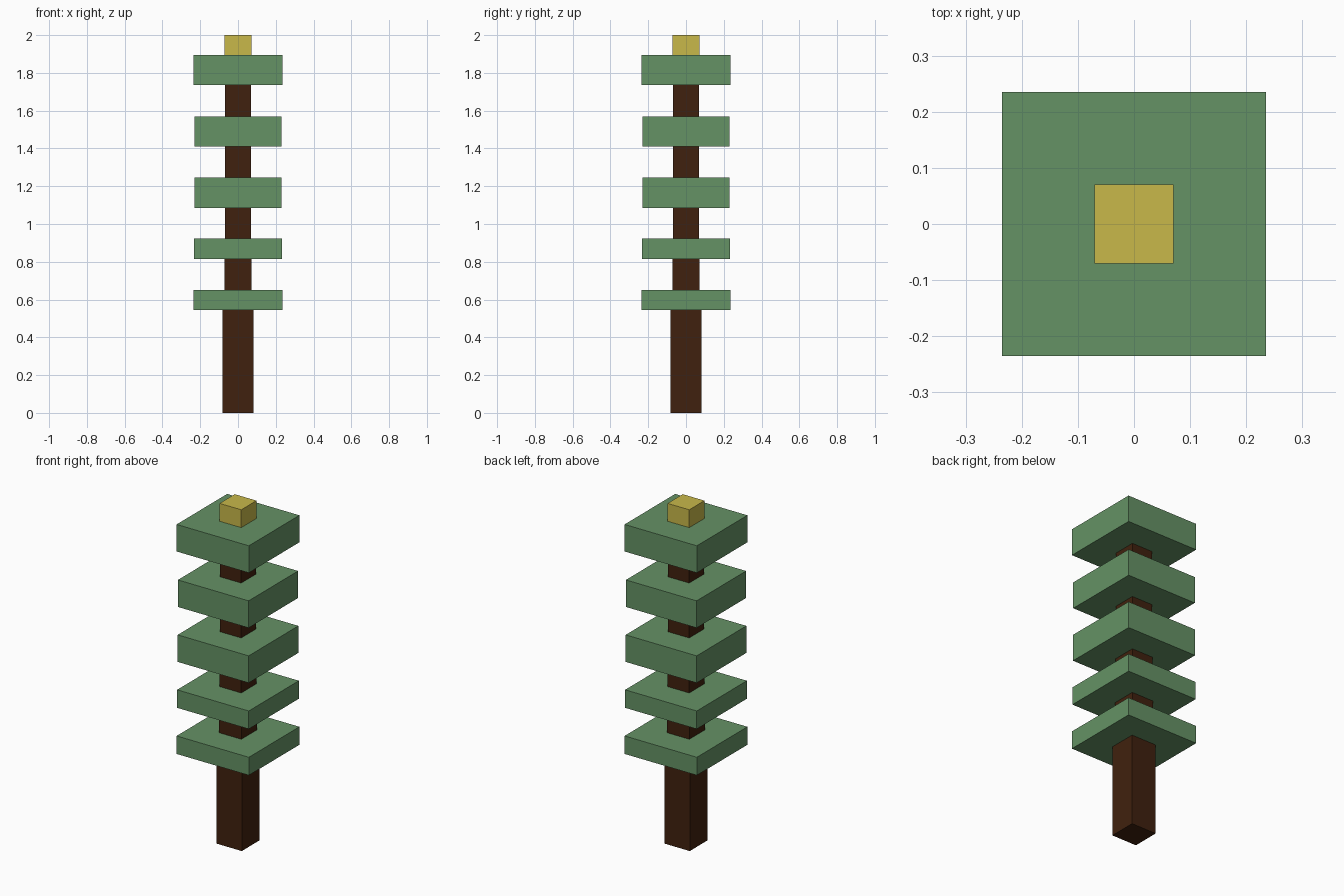
import bpy
import bmesh
from mathutils import Matrix, Vector

if "Cube" in bpy.data.objects:
    bpy.data.objects.remove(bpy.data.objects["Cube"])


def material(name, rgb):
    m = bpy.data.materials.new(name)
    m.diffuse_color = (*rgb, 1.0)
    m.use_nodes = True
    m.node_tree.nodes["Principled BSDF"].inputs["Base Color"].default_value = m.diffuse_color
    return m


BARK = material("dark bark", (0.051, 0.0152, 0.0044))
LEAF = material("leaf green", (0.130, 0.287, 0.130))
GOLD = material("gold", (0.578, 0.479, 0.0685))


def block(name, half, z0, z1, mat):
    """Square block centred on the axis, spanning z0 to z1."""
    bm = bmesh.new()
    size = Matrix.Diagonal((2 * half, 2 * half, z1 - z0, 1.0))
    place = Matrix.Translation(Vector((0, 0, (z0 + z1) / 2)))
    bmesh.ops.create_cube(bm, size=1.0, matrix=place @ size)
    mesh = bpy.data.meshes.new(name)
    bm.to_mesh(mesh)
    bm.free()
    mesh.materials.append(mat)
    bpy.context.collection.objects.link(bpy.data.objects.new(name, mesh))


# Each tier: half width and height of the foliage slab, and
# half width of the trunk piece directly under it (bottom to top)
tiers = [
    (0.235, 0.545, 0.651, 0.082),
    (0.233, 0.816, 0.922, 0.072),
    (0.231, 1.086, 1.245, 0.070),
    (0.230, 1.409, 1.568, 0.069),
    (0.235, 1.736, 1.895, 0.069),
]

base = 0.0
for i, (half, z0, z1, trunk_half) in enumerate(tiers, 1):
    block(f"trunk_section_{i}", trunk_half, base, z0, BARK)
    block(f"foliage_tier_{i}", half, z0, z1, LEAF)
    base = z1

# Tree topper
block("tree_topper", 0.0705, base, 2.0, GOLD)
